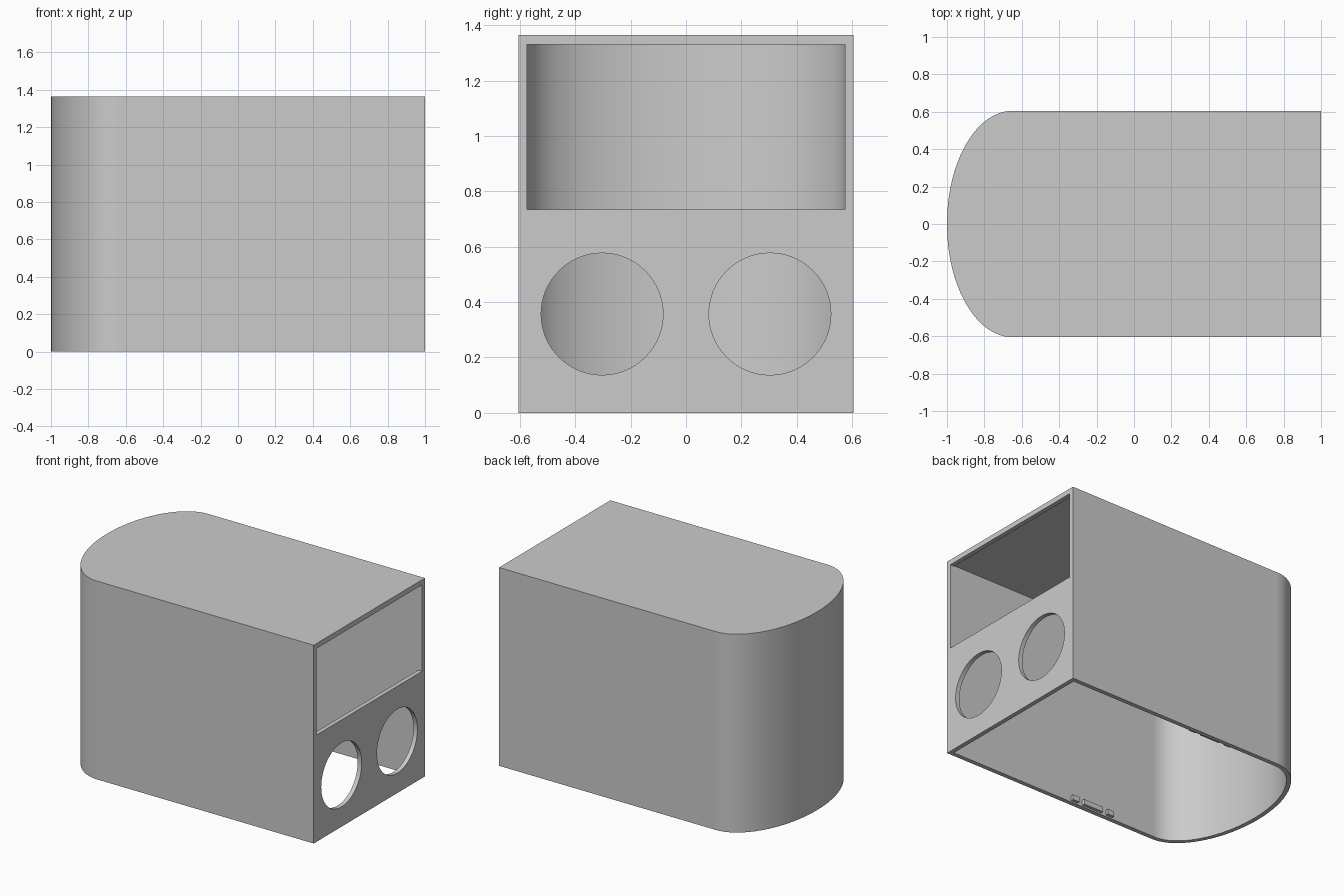
import bpy, bmesh, math
from mathutils import Matrix

if "Cube" in bpy.data.objects:
    bpy.data.objects.remove(bpy.data.objects["Cube"])

HALF_Y, HEIGHT, WALL = 0.605, 1.365, 0.03
ARC_X, ARC_LEN = -0.65, 0.35

grey = bpy.data.materials.new("light grey")
grey.use_nodes = True
colour = (0.6, 0.6, 0.6, 1)
grey.diffuse_color = colour
grey.node_tree.nodes["Principled BSDF"].inputs["Base Color"].default_value = colour


def finish(bm, name):
    bmesh.ops.recalc_face_normals(bm, faces=bm.faces)
    mesh = bpy.data.meshes.new(name)
    bm.to_mesh(mesh)
    bm.free()
    obj = bpy.data.objects.new(name, mesh)
    bpy.context.collection.objects.link(obj)
    mesh.materials.append(grey)
    return obj


def rounded_prism(name, inset, z0, z1, steps=48):
    """Box whose -x end is a half ellipse."""
    a, b = ARC_LEN - inset, HALF_Y - inset
    outline = [(1 - inset, -b), (1 - inset, b)]
    for i in range(steps + 1):
        t = math.pi * i / steps
        outline.append((ARC_X - a * math.sin(t), b * math.cos(t)))
    bm = bmesh.new()
    face = bm.faces.new([bm.verts.new((x, y, z0)) for x, y in outline])
    grown = bmesh.ops.extrude_face_region(bm, geom=[face])["geom"]
    top = [v for v in grown if isinstance(v, bmesh.types.BMVert)]
    bmesh.ops.translate(bm, verts=top, vec=(0, 0, z1 - z0))
    return finish(bm, name)


def box(name, low, high):
    centre = [(p + q) / 2 for p, q in zip(low, high)]
    size = [q - p for p, q in zip(low, high)]
    bm = bmesh.new()
    matrix = Matrix.Translation(centre) @ Matrix.Diagonal((*size, 1))
    bmesh.ops.create_cube(bm, size=1, matrix=matrix)
    return finish(bm, name)


def hole_cutter(name, y, z, radius):
    bm = bmesh.new()
    matrix = Matrix.Translation((1, y, z)) @ Matrix.Rotation(math.pi / 2, 4, 'Y')
    bmesh.ops.create_cone(bm, cap_ends=True, segments=64, radius1=radius,
                          radius2=radius, depth=0.2, matrix=matrix)
    return finish(bm, name)


# Housing, open underneath, with a wide window and two round holes in one end
housing = rounded_prism("housing", 0, 0, HEIGHT)
cutters = [
    rounded_prism("hollow_cutter", WALL, -0.1, HEIGHT - WALL),
    box("window_cutter", (0.9, -0.574, 0.735), (1.1, 0.574, 1.33)),
    hole_cutter("right_hole_cutter", -0.303, 0.357, 0.22),
    hole_cutter("left_hole_cutter", 0.303, 0.357, 0.22),
]
bpy.context.view_layer.objects.active = housing
for cutter in cutters:
    cutter.hide_render = True
    mod = housing.modifiers.new(cutter.name, 'BOOLEAN')
    mod.operation = 'DIFFERENCE'
    mod.solver = 'EXACT'
    mod.object = cutter
    bpy.ops.object.modifier_apply(modifier=mod.name)
for cutter in cutters:
    bpy.data.objects.remove(cutter)

# Smooth the curved walls and keep the flat ones flat
bpy.ops.object.select_all(action='DESELECT')
housing.select_set(True)
bpy.ops.object.shade_smooth_by_angle(angle=math.radians(30))
for face in housing.data.polygons:
    if max(abs(c) for c in face.normal) > 0.9999 and face.area > 0.1:
        face.use_smooth = False

# Small clips along the inside of both lower rims
for side, label in ((-1, "front"), (1, "back")):
    inner = side * (HALF_Y - WALL + 0.005)
    for x, width, part in ((0, 0.05, "outer"), (-0.14, 0.15, "middle"), (-0.28, 0.05, "inner")):
        tip = inner - side * 0.025
        box(f"{label}_{part}_clip",
            (x - width / 2, min(inner, tip), 0.01),
            (x + width / 2, max(inner, tip), 0.045))
